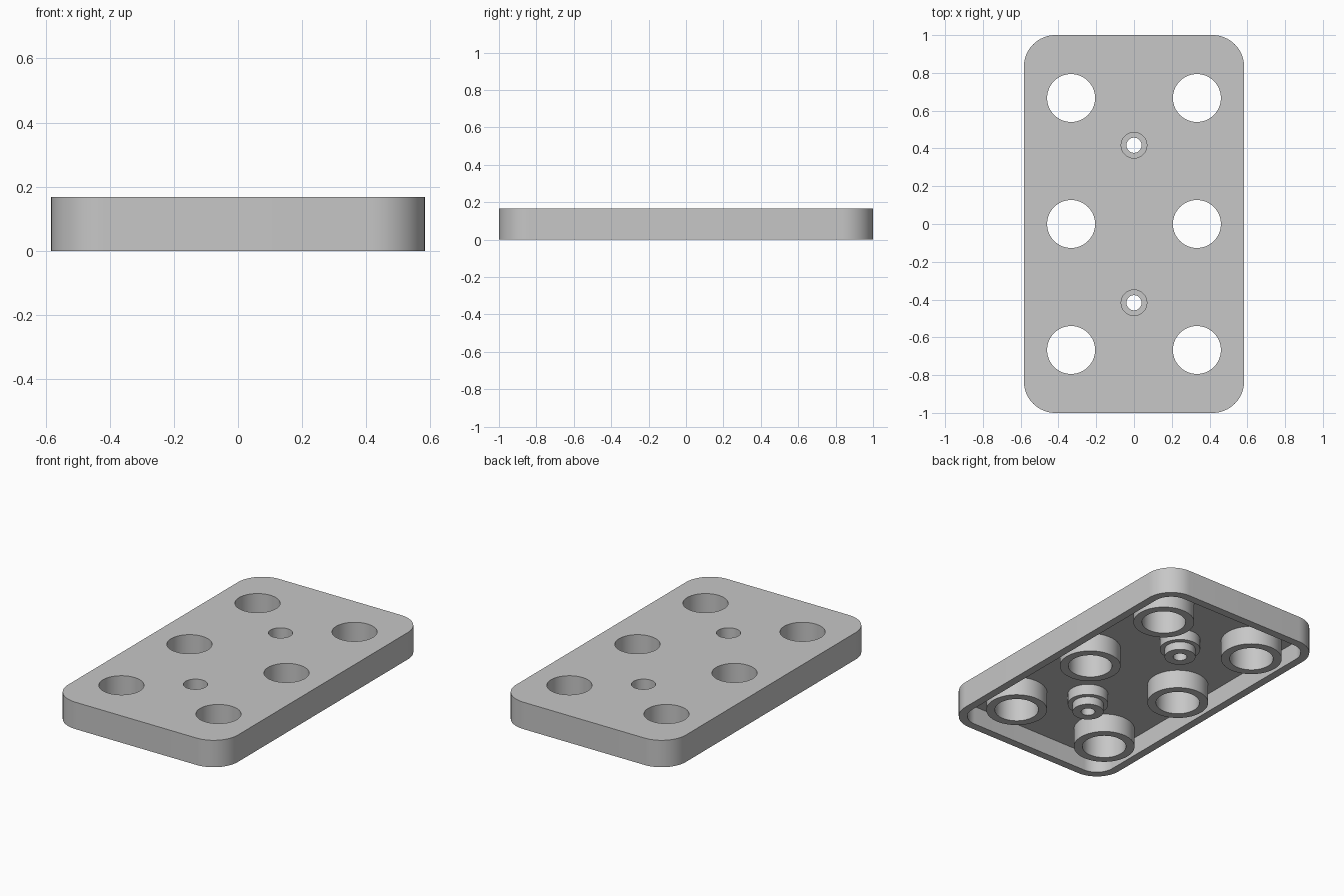
import bpy
import bmesh
from math import cos, sin, tau, pi

if "Cube" in bpy.data.objects:
    bpy.data.objects.remove(bpy.data.objects["Cube"])

HALF_X, HALF_Y, HEIGHT = 0.583, 1.0, 0.167
CORNER, WALL = 0.167, 0.05
CEILING = HEIGHT - WALL
LARGE_R, BORE_R, SCREW_R = 0.127, 0.068, 0.04
STEP = 0.05                      # underside step of the small bosses
SIDES = 64
LARGE_SPOTS = [(x, y) for x in (-0.333, 0.333) for y in (-0.667, 0, 0.667)]
SMALL_SPOTS = [(0, -0.417), (0, 0.417)]

grey = bpy.data.materials.new("plain grey")
grey.use_nodes = True
colour = (0.57, 0.57, 0.57, 1)
grey.diffuse_color = colour
grey.node_tree.nodes["Principled BSDF"].inputs["Base Color"].default_value = colour


def circle(r, x=0, y=0):
    return [(x + r * cos(tau * i / SIDES), y + r * sin(tau * i / SIDES))
            for i in range(SIDES)]


def rounded_rectangle(hx, hy, r):
    points, n = [], SIDES // 4
    for q, (sx, sy) in enumerate([(1, 1), (-1, 1), (-1, -1), (1, -1)]):
        for i in range(n + 1):
            a = (q + i / n) * pi / 2
            points.append((sx * (hx - r) + r * cos(a), sy * (hy - r) + r * sin(a)))
    return points


def add_stack(bm, levels):
    """Closed solid through a stack of (outline, z) levels, bottom first."""
    rings = [[bm.verts.new((x, y, z)) for x, y in outline] for outline, z in levels]
    bm.faces.new(rings[0][::-1])
    bm.faces.new(rings[-1])
    for low, high in zip(rings, rings[1:]):
        for i in range(len(low)):
            j = (i + 1) % len(low)
            bm.faces.new((low[i], low[j], high[j], high[i]))


def make_object(name, stacks):
    bm = bmesh.new()
    for levels in stacks:
        add_stack(bm, levels)
    mesh = bpy.data.meshes.new(name)
    bm.to_mesh(mesh)
    bm.free()
    mesh.materials.append(grey)
    obj = bpy.data.objects.new(name, mesh)
    bpy.context.collection.objects.link(obj)
    return obj


def turned(profile, spots):
    """Round stacks from a (radius, z) profile at each spot."""
    return [[(circle(r, x, y), z) for r, z in profile] for x, y in spots]


# Rounded plate
plate = make_object("mounting_plate", [
    [(rounded_rectangle(HALF_X, HALF_Y, CORNER), z) for z in (0, HEIGHT)]])

# Hollow underside
inner = rounded_rectangle(HALF_X - WALL, HALF_Y - WALL, CORNER - WALL)
cavity = make_object("cavity_cutter", [[(inner, -0.1), (inner, CEILING)]])

# Large tubes and stepped screw bosses, sunk into the top skin
embed = CEILING + WALL / 2
tube, boss, neck = LARGE_R + WALL, BORE_R + WALL, SCREW_R + WALL
bosses = make_object("underside_bosses",
                     turned([(tube, 0), (tube, embed)], LARGE_SPOTS)
                     + turned([(neck, 0), (neck, STEP), (boss, STEP), (boss, embed)],
                              SMALL_SPOTS))

# Through holes and counterbored screw holes
seat = STEP + WALL
holes = make_object("hole_cutter",
                    turned([(LARGE_R, -0.1), (LARGE_R, 0.3)], LARGE_SPOTS)
                    + turned([(SCREW_R, -0.1), (SCREW_R, seat),
                              (BORE_R, seat), (BORE_R, 0.3)], SMALL_SPOTS))

bpy.ops.object.select_all(action="DESELECT")
plate.select_set(True)
bpy.context.view_layer.objects.active = plate
for part, operation in ((cavity, "DIFFERENCE"), (bosses, "UNION"), (holes, "DIFFERENCE")):
    part.hide_render = True
    mod = plate.modifiers.new(part.name, "BOOLEAN")
    mod.operation, mod.object, mod.solver = operation, part, "EXACT"
    bpy.ops.object.modifier_apply(modifier=mod.name)
    bpy.data.objects.remove(part)

bpy.ops.object.shade_smooth_by_angle()
